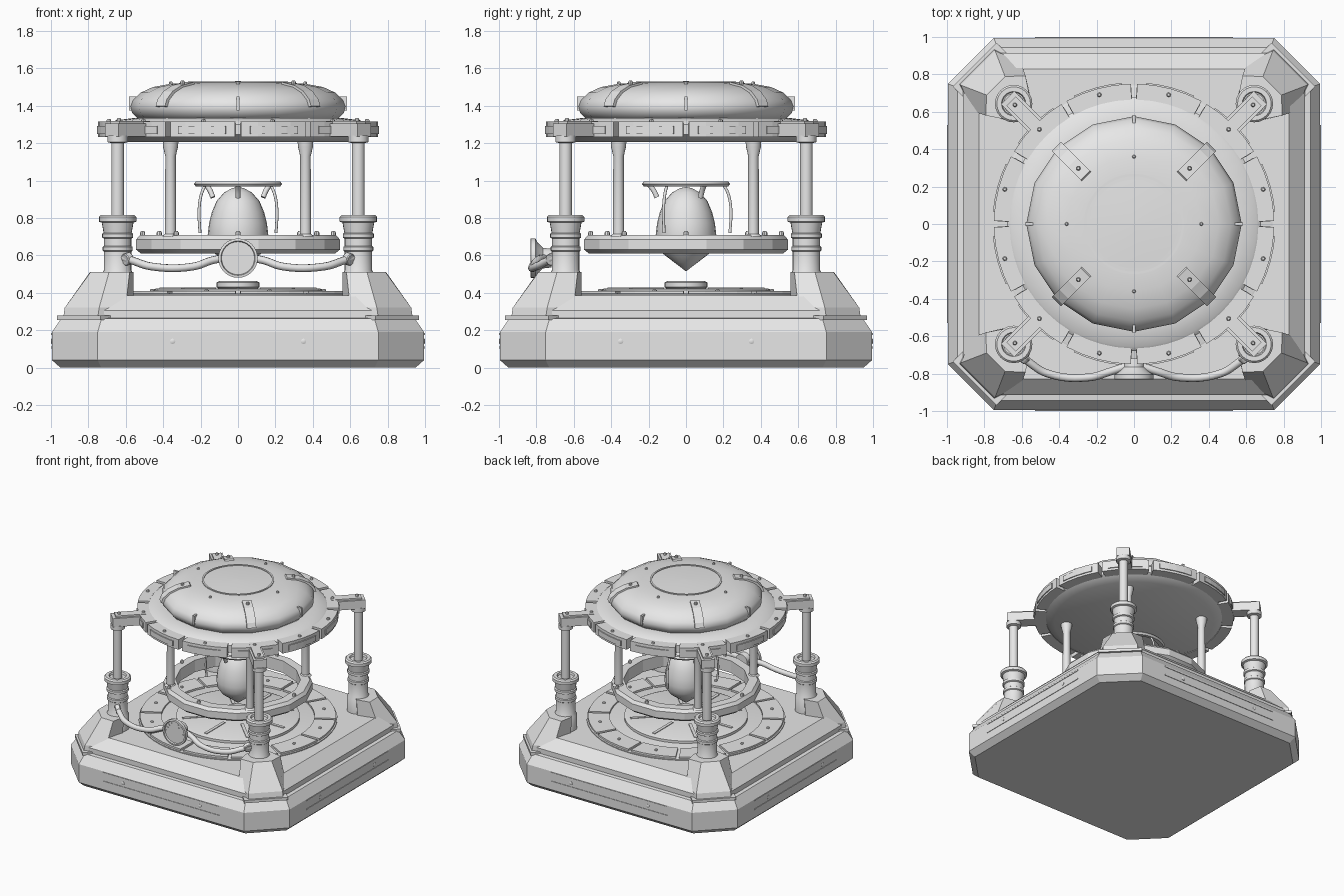
import bpy, bmesh, math
from mathutils import Vector, Matrix

if "Cube" in bpy.data.objects:
    bpy.data.objects.remove(bpy.data.objects["Cube"])

grey = bpy.data.materials.new("light_grey")
grey.diffuse_color = (0.8, 0.8, 0.8, 1)
grey.use_nodes = True
grey.node_tree.nodes["Principled BSDF"].inputs["Base Color"].default_value = grey.diffuse_color
TAU = math.tau
DIAGONALS = [math.radians(a) for a in (45, 135, 225, 315)]


def finish(bm, name, matrix=None, smooth=35):
    """Turn a bmesh into a named object with sharp edges kept."""
    bmesh.ops.remove_doubles(bm, verts=bm.verts, dist=1e-5)
    bmesh.ops.recalc_face_normals(bm, faces=bm.faces)
    me = bpy.data.meshes.new(name)
    bm.to_mesh(me)
    bm.free()
    if smooth:
        me.shade_smooth()
        me.set_sharp_from_angle(angle=math.radians(smooth))
    me.materials.append(grey)
    ob = bpy.data.objects.new(name, me)
    bpy.context.collection.objects.link(ob)
    if matrix is not None:
        ob.matrix_world = matrix
    return ob


def loft(name, loops, matrix=None, smooth=0, closed=False):
    """Skin equal-length loops; cap the ends, or join the last to the first."""
    bm = bmesh.new()
    rows = [[bm.verts.new(p) for p in loop] for loop in loops]
    n = len(rows[0])
    pairs = list(zip(rows, rows[1:])) + ([(rows[-1], rows[0])] if closed else [])
    for a, b in pairs:
        for i in range(n):
            j = (i + 1) % n
            bm.faces.new((a[i], a[j], b[j], b[i]))
    if not closed:
        bm.faces.new(rows[0])
        bm.faces.new(rows[-1])
    return finish(bm, name, matrix, smooth)


def lathe(name, profile, sides=32, matrix=None, closed=False, smooth=35):
    """Revolve (radius, z) points about z."""
    loops = [[(max(r, 1e-3) * math.cos(TAU * i / sides), max(r, 1e-3) * math.sin(TAU * i / sides), z)
              for i in range(sides)] for r, z in profile]
    return loft(name, loops, matrix, smooth, closed)


def arc_block(name, r0, r1, z0, z1, a0, a1, steps=4):
    """Curved block between two angles in degrees."""
    loops = []
    for k in range(steps + 1):
        a = math.radians(a0 + (a1 - a0) * k / steps)
        c, s = math.cos(a), math.sin(a)
        loops.append([(r * c, r * s, z) for r, z in ((r0, z0), (r1, z0), (r1, z1), (r0, z1))])
    return loft(name, loops)


def box(name, lo, hi, matrix=None):
    (x0, y0, z0), (x1, y1, z1) = lo, hi
    return loft(name, [[(x0, y0, z), (x1, y0, z), (x1, y1, z), (x0, y1, z)] for z in (z0, z1)], matrix)


def tube(name, points, radius):
    """Round pipe along a smooth path."""
    cu = bpy.data.curves.new(name, 'CURVE')
    cu.dimensions = '3D'
    cu.bevel_depth, cu.bevel_resolution, cu.resolution_u = radius, 3, 6
    cu.use_fill_caps = True
    sp = cu.splines.new('BEZIER')
    sp.bezier_points.add(len(points) - 1)
    for bp, p in zip(sp.bezier_points, points):
        bp.co = p
        bp.handle_left_type = bp.handle_right_type = 'AUTO'
    cu.materials.append(grey)
    ob = bpy.data.objects.new(name, cu)
    bpy.context.collection.objects.link(ob)


def spin(a):
    return Matrix.Rotation(a, 4, 'Z')


def polar(r, a, z):
    return Vector((r * math.cos(a), r * math.sin(a), z))


def bolt(name, r, a, z, size=0.012, h=0.02):
    lathe(name, [(size, 0), (size, h * .6), (size * .6, h)], 8, Matrix.Translation(polar(r, a, z)))


# Stepped base with chamfered corners
def octagon(h, z):
    s = 0.75 - 0.414 * (0.995 - h)
    return [(h, -s, z), (h, s, z), (s, h, z), (-s, h, z), (-h, s, z), (-h, -s, z), (-s, -h, z), (s, -h, z)]


loft("base", [octagon(h, z) for h, z in ((0.95, 0), (0.995, 0.04), (0.995, 0.19), (0.945, 0.262),
                                        (0.915, 0.265), (0.915, 0.305), (0.83, 0.385))])

# Trim strips and bolts on each side of the base
for k in range(4):
    m = spin(k * TAU / 4)
    for z in (0.103, 0.175):
        box("base_trim", (-0.53, -0.999, z), (0.53, -0.99, z + 0.009), m)
    for x in (-0.35, 0.35):
        lathe("base_bolt", [(0.015, 0), (0.015, 0.007), (0.009, 0.01)], 8,
              m @ Matrix.Translation((x, -0.99, 0.14)) @ Matrix.Rotation(math.pi / 2, 4, 'X'))

# Floor plates on top of the base
lathe("floor_disc", [(0.74, 0.38), (0.74, 0.392), (0.73, 0.395)], 48)
for k in range(12):
    arc_block("floor_plate", 0.57, 0.73, 0.39, 0.41, k * 30 + 1, k * 30 + 29)
    bolt("floor_bolt", 0.65, math.radians(k * 30 + 15), 0.408, h=0.012)
lathe("floor_step", [(0.46, 0.39), (0.46, 0.415), (0.44, 0.422)], 48)
for k in range(8):
    box("floor_spoke", (0.18, -0.012, 0.42), (0.42, 0.012, 0.427), spin(k * TAU / 8))
lathe("floor_socket", [(0.10, 0.42), (0.115, 0.43), (0.115, 0.455), (0.10, 0.462)], 24)

# Corner assemblies: buttress, piston and arm, laid out along +x then turned
COLUMN_R = 0.91
for a in DIAGONALS:
    m = spin(a)
    low = [(0.90, -0.10), (1.04, -0.18), (1.19, -0.13), (1.19, 0.13), (1.04, 0.18), (0.90, 0.10)]
    top = [(0.88, -0.09), (0.97, -0.15), (1.045, -0.07), (1.045, 0.07), (0.97, 0.15), (0.88, 0.09)]
    loft("buttress", [[(x, y, 0.27) for x, y in low], [(x - 0.01, y, 0.32) for x, y in low],
                      [(x, y, 0.51) for x, y in top]], m)
    box("buttress_foot", (1.0, -0.165, 0.255), (1.205, 0.165, 0.278), m)
    col = m @ Matrix.Translation((COLUMN_R, 0, 0))
    lathe("piston_housing", [(0.085, 0.38), (0.085, 0.50), (0.073, 0.52), (0.073, 0.62), (0.08, 0.625),
                             (0.08, 0.645), (0.073, 0.65), (0.073, 0.69), (0.083, 0.695), (0.083, 0.715),
                             (0.075, 0.72), (0.085, 0.775), (0.10, 0.78), (0.10, 0.805), (0.09, 0.815),
                             (0.065, 0.815), (0.06, 0.80)], 24, col)
    lathe("piston_rod", [(0.034, 0.79), (0.034, 1.20), (0.055, 1.205), (0.055, 1.24)], 20, col)
    box("ring_arm", (0.64, -0.05, 1.235), (0.955, 0.05, 1.305), m)
    box("arm_cap", (0.70, -0.035, 1.30), (0.93, 0.035, 1.318), m)
    bolt("arm_bolt", 0.90, a, 1.315)
    # Slim post between the lower ring and the canopy
    lathe("post", [(0.045, 0.70), (0.03, 0.715), (0.028, 1.13), (0.04, 1.18), (0.042, 1.21)], 16,
          m @ Matrix.Translation((0.51, 0, 0)))
    bolt("post_bolt", 0.535, a + 0.12, 0.705, 0.014, 0.025)

# Canopy disc and its segmented rim
lathe("canopy_disc", [(0, 1.205), (0.60, 1.205), (0.655, 1.23), (0.68, 1.245), (0.68, 1.30), (0.655, 1.322), (0.55, 1.335)], 48)
for k in range(12):
    a0 = k * 30
    arc_block("rim_segment", 0.665, 0.75, 1.232, 1.315, a0 + 1.2, a0 + 28.8)
    arc_block("rim_panel", 0.745, 0.757, 1.25, 1.292, a0 + 5, a0 + 25)
    bolt("rim_bolt", 0.715, math.radians(a0 + 15), 1.313, h=0.016)

# Dome with round top window
DOME = [(0.53, 1.325), (0.565, 1.36), (0.576, 1.395), (0.562, 1.43), (0.52, 1.47),
        (0.455, 1.50), (0.36, 1.517), (0.27, 1.523)]
lathe("dome", DOME, 16, smooth=60)
lathe("window_rim", [(0.255, 1.515), (0.268, 1.515), (0.268, 1.529), (0.255, 1.529)], 48, closed=True)
lathe("window", [(0.255, 1.515), (0.255, 1.522), (0.15, 1.528), (0, 1.531)], 48, smooth=60)

# Straps on the diagonals, fins and studs on the axes of the dome
for a in DIAGONALS:
    loops = []
    for r, z in DOME[2:7]:
        out = Vector((r, 0, (z - 1.36) * 3)).normalized()
        p, q = Vector((r, 0, z)) - out * 0.02, Vector((r, 0, z)) + out * 0.012
        loops.append([(p.x, -0.035, p.z), (q.x, -0.035, q.z), (q.x, 0.035, q.z), (p.x, 0.035, p.z)])
    loft("dome_strap", loops, spin(a))
    bolt("strap_bolt", 0.42, a, 1.515)
for k in range(4):
    a = k * TAU / 4
    box("dome_fin", (0.53, -0.008, 1.375), (0.582, 0.008, 1.45), spin(a))
    bolt("dome_stud", 0.36, a, 1.512, 0.01, 0.018)

# Lower ring
lathe("lower_ring", [(0.465, 0.61), (0.53, 0.61), (0.555, 0.63), (0.555, 0.685), (0.535, 0.708), (0.465, 0.708)],
      16, spin(TAU / 32), closed=True, smooth=20)
for k in range(4):
    bolt("ring_bolt", 0.51, k * TAU / 4, 0.705, 0.014, 0.025)

# Hanging core
lathe("core", [(0, 0.515), (0.06, 0.56), (0.125, 0.61), (0.155, 0.655), (0.162, 0.71), (0.155, 0.77), (0.14, 0.83),
               (0.115, 0.89), (0.075, 0.935), (0.03, 0.96), (0, 0.965)], 24, smooth=45)

# Halo above the core with three legs and three hooks
lathe("halo", [(0.19, 0.975), (0.225, 0.968), (0.236, 0.982), (0.225, 0.995), (0.19, 0.992)], 40, closed=True)
for k in range(3):
    a = math.radians(90 + 120 * k)
    tube("halo_leg", [polar(r, a, z) for r, z in ((0.20, 0.98), (0.225, 0.93), (0.24, 0.85), (0.235, 0.72))], 0.008)
    tube("halo_hook", [polar(r, a + math.pi / 3, z) for r, z in ((0.20, 0.98), (0.175, 0.95), (0.155, 0.91))], 0.014)

# Gauge facing the front
face = Matrix.Translation((0, -0.72, 0.585)) @ Matrix.Rotation(math.pi / 2, 4, 'X')
lathe("gauge_body", [(0.05, 0), (0.055, 0.045), (0.085, 0.075), (0.105, 0.085), (0.105, 0.11), (0.092, 0.112),
                     (0.088, 0.10)], 32, face)
box("gauge_needle", (-0.004, -0.01, 0.10), (0.004, 0.06, 0.106), face @ Matrix.Rotation(-0.7, 4, 'Z'))
for k in range(9):
    box("gauge_tick", (-0.003, 0.065, 0.099), (0.003, 0.082, 0.104), face @ Matrix.Rotation(1.6 - 0.4 * k, 4, 'Z'))

# Pipes from the gauge to the front pistons
for s in (-1, 1):
    path = [(0.62, -0.69, 0.59), (0.56, -0.74, 0.57), (0.46, -0.80, 0.54), (0.24, -0.82, 0.54),
            (0.13, -0.79, 0.575), (0.04, -0.76, 0.585)]
    tube("pipe", [(s * x, y, z) for x, y, z in path], 0.021)
    lathe("pipe_collar", [(0.028, -0.02), (0.033, -0.015), (0.033, 0.015), (0.028, 0.02)], 16,
          Matrix.Translation((s * 0.59, -0.715, 0.58)) @ Vector((s * 0.06, -0.05, -0.02)).to_track_quat('Z', 'Y').to_matrix().to_4x4())
